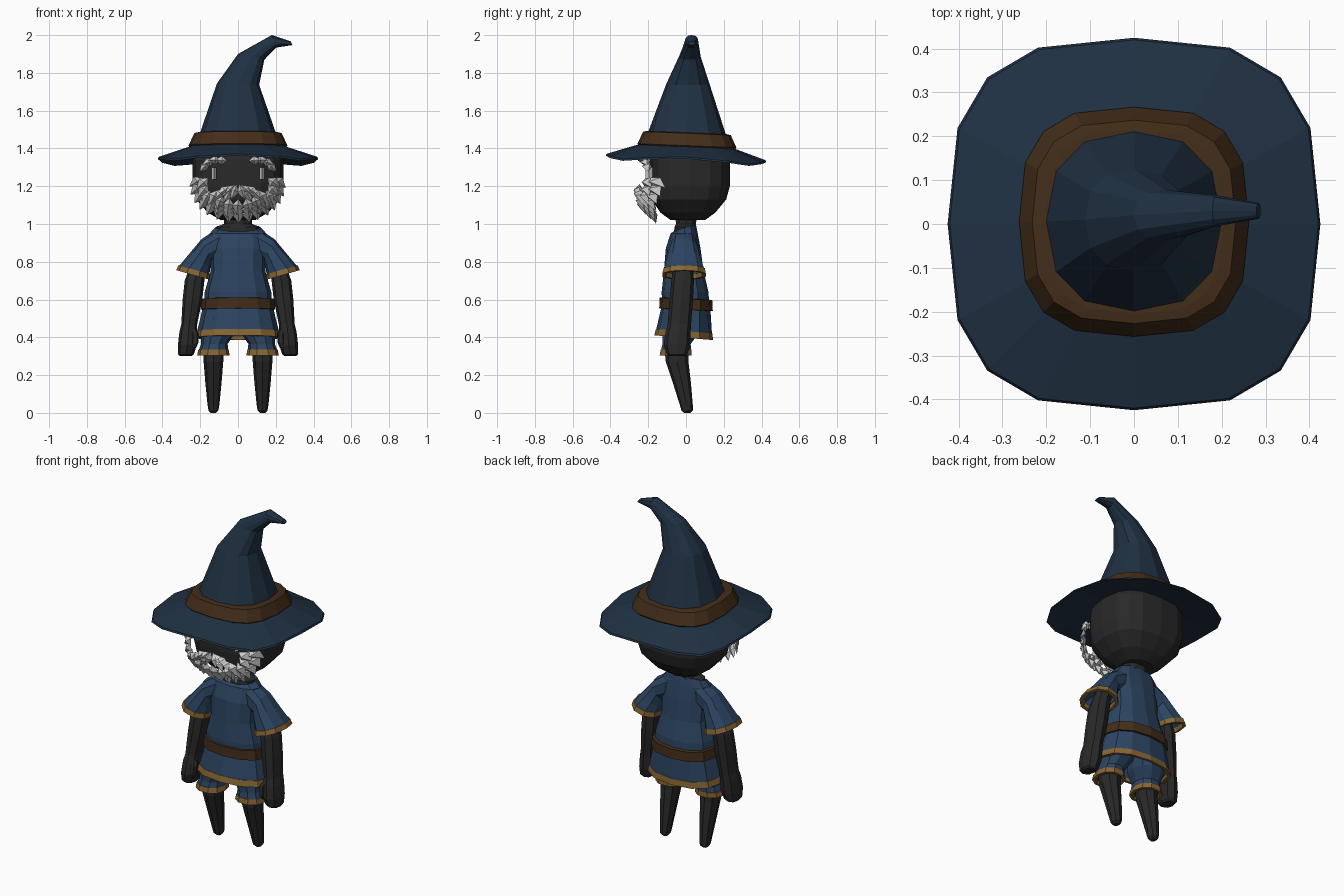
import bpy, bmesh, math, random
from mathutils import Vector

random.seed(4)

def mat(name, r, g, b):
    m = bpy.data.materials.new(name)
    m.diffuse_color = (r, g, b, 1)
    return m

SKIN = mat("dark_skin", .022, .022, .022)
HAT = mat("hat_blue", .014, .03, .055)
CLOTH = mat("cloth_blue", .025, .058, .12)
BROWN = mat("leather", .055, .026, .010)
GOLD = mat("gold_trim", .24, .13, .035)

def finish(bm, name, m=None):
    bmesh.ops.recalc_face_normals(bm, faces=bm.faces)
    me = bpy.data.meshes.new(name)
    bm.to_mesh(me)
    bm.free()
    if m:
        me.materials.append(m)
    ob = bpy.data.objects.new(name, me)
    bpy.context.collection.objects.link(ob)
    return ob

def loft(name, rings, m=None, n=12, p=2.3, side=1, closed=False, lift=None):
    """Skin superellipse rings (cx, cy, cz, rx, ry, lean in x, lean in y)."""
    bm = bmesh.new()
    loops = []
    for i, r in enumerate(rings):
        cx, cy, cz, rx, ry, tx, ty = (list(r) + [0, 0])[:7]
        loop = []
        for k in range(n):
            a = math.tau * k / n
            c, s = math.cos(a), math.sin(a)
            u = math.copysign(abs(c) ** (2 / p), c) * rx
            v = math.copysign(abs(s) ** (2 / p), s) * ry
            z = cz - u * math.sin(tx) + v * math.sin(ty)
            if lift:
                z += lift(i, a)
            loop.append(bm.verts.new((side * (cx + u * math.cos(tx)), cy + v * math.cos(ty), z)))
        loops.append(loop)
    pairs = list(zip(loops, loops[1:]))
    if closed:
        pairs.append((loops[-1], loops[0]))
    for a, b in pairs:
        for k in range(n):
            j = (k + 1) % n
            bm.faces.new((a[k], a[j], b[j], b[k]))
    if not closed:
        bm.faces.new(loops[0])
        bm.faces.new(loops[-1])
    return finish(bm, name, m)

# Hat: drooping brim, leather band, bent cone
loft("hat_brim", [(0, 0, 1.375, .21, .21, 0, -.04), (0, 0, 1.345, .425, .425, 0, -.04),
                  (0, 0, 1.355, .42, .42, 0, -.04), (0, 0, 1.415, .24, .24, 0, -.04)],
     HAT, n=16, p=2.9, lift=lambda i, a: -.024 * math.sin(2 * a) ** 2 if i in (1, 2) else 0)
loft("hat_band", [(0, .005, 1.40, .25, .25, 0, -.04), (0, .005, 1.415, .262, .262, 0, -.04),
                  (0, .005, 1.48, .232, .232, 0, -.04), (0, .005, 1.484, .205, .21, 0, -.04)],
     BROWN, n=16, p=2.9)
loft("hat_cone", [(0, .005, 1.44, .215, .22, 0, -.04), (0, .01, 1.74, .112, .115, .03),
                  (.07, .02, 1.885, .071, .058, .22), (.19, .03, 1.967, .035, .035, 1.25),
                  (.284, .03, 1.957, .011, .018, 1.1)], HAT, n=12, p=2.4)

# Head and neck
loft("head", [(0, .01, 1.02, .09, .09), (0, .01, 1.06, .16, .145), (0, .015, 1.13, .222, .198),
              (0, .02, 1.2, .24, .212), (0, .02, 1.34, .24, .212), (0, .02, 1.41, .2, .19)],
     SKIN, n=16, p=2.8)
loft("neck", [(0, -.005, .93, .12, .065), (0, -.005, .985, .115, .058), (0, 0, 1.0, .075, .055),
              (0, 0, 1.04, .075, .06)], SKIN, n=10)

# Hair clumps that follow the face
def face_y(x, z):
    f = max(0, 1 - (abs(x) / .262) ** 3.2) ** (1 / 3.2)
    return .02 - .24 * f + max(0, 1.13 - z) * .55

def clump(bm, x, z, ang, length, width, out=0.0):
    d = Vector((math.cos(ang), math.sin(ang)))
    w = Vector((-d.y, d.x)) * width / 2
    def pt(t, s, o):
        q = Vector((x, z)) + d * length * t + w * s
        return bm.verts.new((q.x, face_y(q.x, q.y) - out - o, q.y))
    base, tip = pt(-.25, 0, 0), pt(1, 0, .014)
    l, r = pt(.3, 1, 0), pt(.3, -1, 0)
    ridge, back = pt(.25, 0, .032), pt(.3, 0, -.02)
    for a, b in ((base, l), (l, tip), (tip, r), (r, base)):
        bm.faces.new((a, b, ridge))
        bm.faces.new((b, a, back))

beard = bmesh.new()
for count, scale, out in ((15, 1.0, -.005), (13, .84, .01), (11, .68, .022)):
    for k in range(count):
        t = math.radians(-188 + 196 * k / (count - 1))
        x, z = .203 * scale * math.cos(t), 1.215 + .145 * scale * math.sin(t)
        if scale < .7 and abs(x) > .125:
            continue
        droop = math.atan2(math.sin(t) * .8 - .55, math.cos(t) * .6)
        clump(beard, x, z, droop + random.uniform(-.12, .12), .068, .062, out)
finish(beard, "beard")

moustache = bmesh.new()
brows = bmesh.new()
for s in (-1, 1):
    for x, z, a in ((.012, 1.195, -70), (.03, 1.195, -42), (.055, 1.19, -35),
                    (.08, 1.175, -45), (.04, 1.175, -60)):
        ang = math.radians(a if s > 0 else 180 - a)
        clump(moustache, s * x, z, ang, .07, .05, .025)
    for x, z, a in ((.07, 1.335, 5), (.105, 1.338, 0), (.14, 1.332, -20), (.165, 1.315, -45)):
        ang = math.radians(a if s > 0 else 180 - a)
        clump(brows, s * x, z, ang, .055, .048, .005)
finish(moustache, "moustache")
finish(brows, "eyebrows")

# Tunic: torso, belt, flared skirt with trim
loft("tunic_torso", [(0, 0, .54, .182, .125), (0, -.005, .64, .176, .124), (0, -.012, .75, .145, .105),
                     (0, -.015, .87, .148, .092), (0, -.01, .95, .15, .072),
                     (0, -.005, .98, .122, .06, 0, .3)], CLOTH)
loft("belt", [(0, 0, .545, .18, .125, 0, -.05), (0, 0, .547, .197, .142, 0, -.05),
              (0, 0, .603, .192, .14, 0, -.05), (0, 0, .606, .17, .12, 0, -.05)], BROWN)
loft("tunic_skirt", [(0, 0, .57, .183, .128), (0, -.01, .43, .217, .148, 0, -.08),
                     (0, -.01, .415, .20, .135, 0, -.08), (0, -.01, .48, .18, .12)], CLOTH)
loft("skirt_trim", [(0, -.01, .433, .219, .15, 0, -.08), (0, -.012, .398, .227, .156, 0, -.08),
                    (0, -.012, .398, .207, .138, 0, -.08), (0, -.01, .433, .2, .135, 0, -.08)],
     GOLD, closed=True)

# Paired parts
for s, tag in ((1, "right"), (-1, "left")):
    loft("sleeve_" + tag, [(.09, -.01, .905, .075, .062, -1.4), (.165, -.012, .865, .062, .075, -1.1),
                           (.196, -.012, .812, .067, .092, -.75), (.234, -.01, .75, .085, .112, -.28),
                           (.234, -.01, .752, .07, .095, -.28), (.2, -.01, .80, .05, .07, -.7)],
         CLOTH, n=10, side=s)
    loft("sleeve_trim_" + tag, [(.232, -.01, .758, .087, .114, -.28), (.238, -.01, .73, .092, .12, -.28),
                                (.238, -.01, .73, .076, .1, -.28), (.232, -.01, .758, .07, .095, -.28)],
         GOLD, n=10, side=s, closed=True)
    loft("arm_" + tag, [(.2, -.012, .82, .04, .045), (.23, -.018, .7, .052, .06),
                        (.241, -.025, .6, .052, .062), (.258, -.035, .47, .042, .062),
                        (.263, -.042, .43, .047, .066), (.268, -.048, .36, .05, .07),
                        (.276, -.048, .31, .042, .055), (.278, -.045, .3, .03, .04)],
         SKIN, n=8, side=s)
    loft("thumb_" + tag, [(.24, -.07, .45, .015, .02), (.226, -.085, .42, .018, .024),
                          (.228, -.092, .37, .018, .022), (.232, -.092, .345, .01, .012)],
         SKIN, n=6, side=s)
    loft("eye_" + tag, [(.127, -.195, 1.235, .013, .02), (.127, -.195, 1.3, .013, .02)],
         n=4, p=2, side=s)
    loft("shorts_" + tag, [(.095, -.01, .5, .092, .11), (.108, -.03, .42, .09, .1),
                           (.125, -.05, .365, .07, .078), (.13, -.053, .325, .08, .084)],
         CLOTH, n=10, side=s)
    loft("shorts_trim_" + tag, [(.13, -.053, .335, .08, .085), (.13, -.055, .305, .086, .088),
                                (.13, -.055, .305, .068, .072), (.13, -.053, .335, .068, .072)],
         GOLD, n=10, side=s, closed=True)
    loft("leg_" + tag, [(.13, -.05, .35, .055, .065), (.13, -.047, .27, .052, .06),
                        (.13, -.022, .16, .043, .048), (.13, .002, .04, .031, .034),
                        (.13, .006, .012, .026, .03), (.13, .006, 0, .014, .016)],
         SKIN, n=8, side=s)
